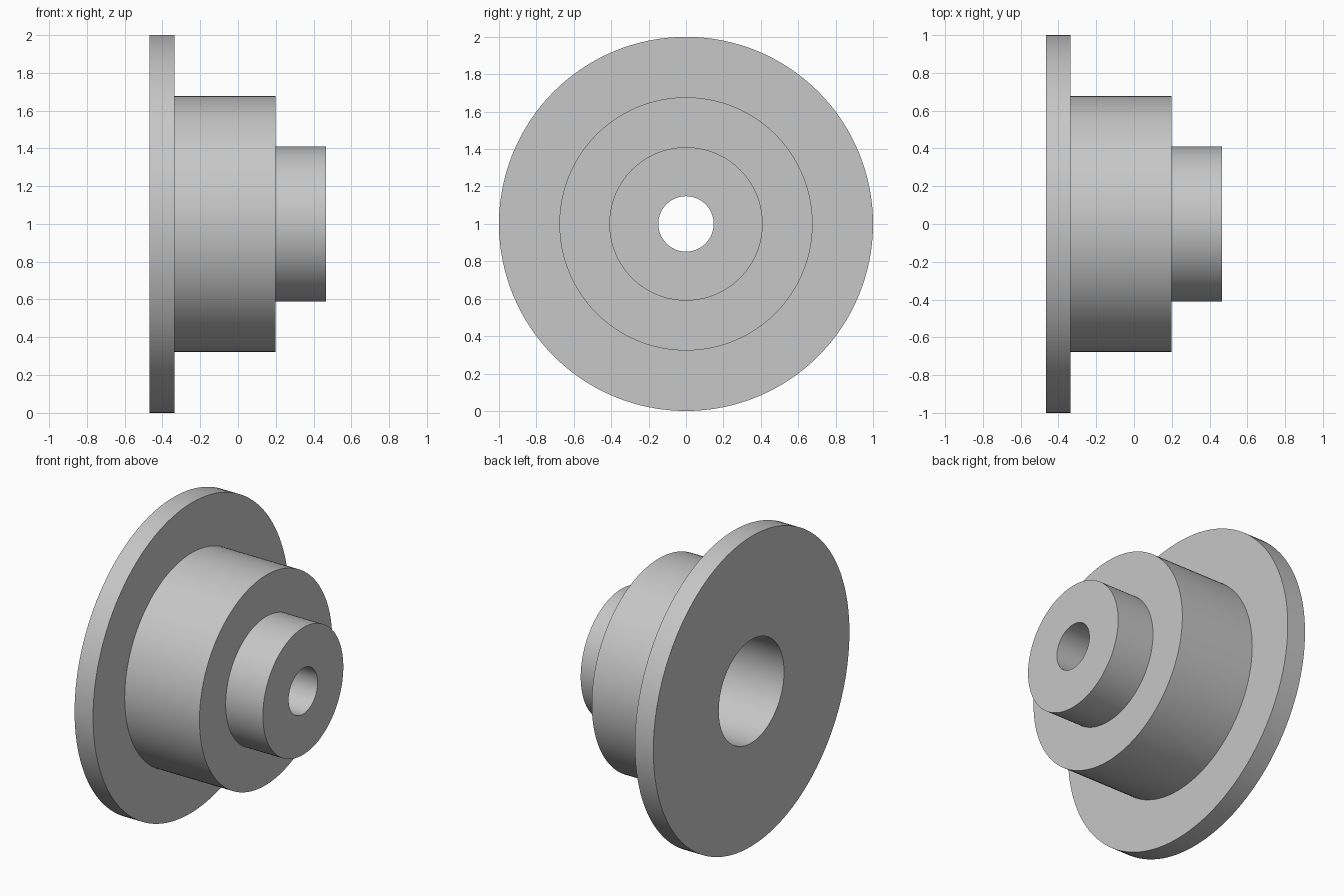
import bpy
import bmesh
import math
from mathutils import Vector

cube = bpy.data.objects.get("Cube")
if cube:
    bpy.data.objects.remove(cube, do_unlink=True)

# Single plain grey
grey = bpy.data.materials.new("plain_grey")
grey.use_nodes = True
colour = (0.57, 0.57, 0.57, 1)
grey.diffuse_color = colour
grey.node_tree.nodes["Principled BSDF"].inputs["Base Color"].default_value = colour


def lathe(name, profile, steps=128):
    """Spin a closed (x, radius) profile around the x axis."""
    bm = bmesh.new()
    verts = [bm.verts.new((x, 0, r)) for x, r in profile]
    edges = [bm.edges.new((a, b)) for a, b in zip(verts, verts[1:] + verts[:1])]
    bmesh.ops.spin(bm, geom=verts + edges, cent=(0, 0, 0), axis=Vector((1, 0, 0)),
                   angle=math.tau, steps=steps, use_duplicate=False)
    bmesh.ops.remove_doubles(bm, verts=bm.verts, dist=0.0005)
    bmesh.ops.recalc_face_normals(bm, faces=bm.faces)
    mesh = bpy.data.meshes.new(name)
    bm.to_mesh(mesh)
    bm.free()
    mesh.shade_smooth()
    mesh.set_sharp_from_angle(angle=math.radians(30))
    mesh.materials.append(grey)
    obj = bpy.data.objects.new(name, mesh)
    obj.location.z = 1
    bpy.context.collection.objects.link(obj)
    return obj


# Positions along the axis and radii of the steps
back, flange_end, body_end, front = -0.467, -0.335, 0.199, 0.465
bore_end = 0.13
flange_r, body_r, boss_r = 1.0, 0.677, 0.41
wide_bore_r, narrow_bore_r = 0.333, 0.148

# Flange, body and boss outside, then the stepped bore inside
lathe("stepped_flanged_hub", [
    (back, wide_bore_r), (back, flange_r),
    (flange_end, flange_r), (flange_end, body_r),
    (body_end, body_r), (body_end, boss_r),
    (front, boss_r), (front, narrow_bore_r),
    (bore_end, narrow_bore_r), (bore_end, wide_bore_r),
])
